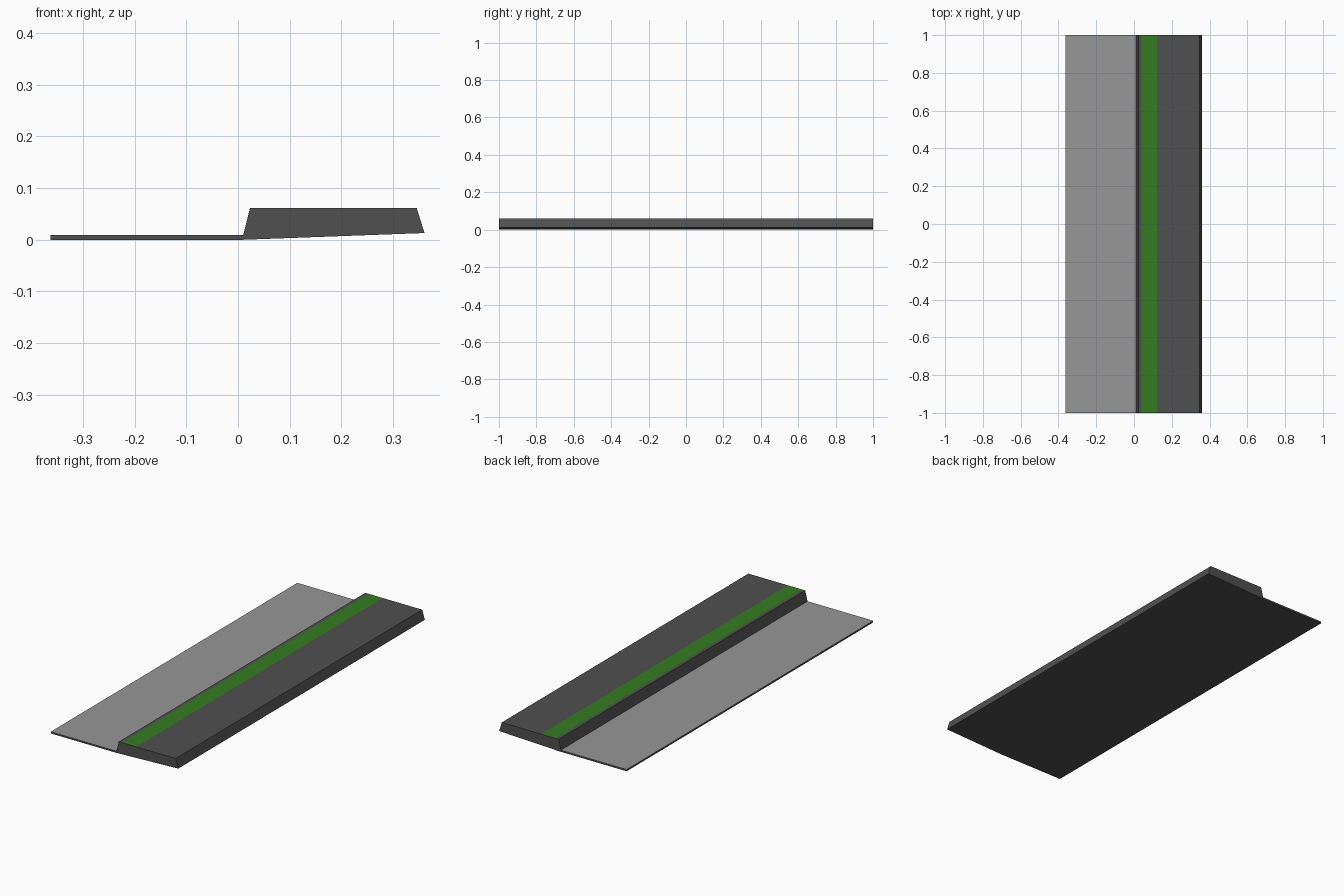
import bpy
import bmesh

if "Cube" in bpy.data.objects:
    bpy.data.objects.remove(bpy.data.objects["Cube"])


def material(name, rgb):
    m = bpy.data.materials.new(name)
    m.diffuse_color = (*rgb, 1.0)
    m.use_nodes = True
    m.node_tree.nodes["Principled BSDF"].inputs["Base Color"].default_value = m.diffuse_color
    return m


DARK, LIGHT, GREEN = 0, 1, 2
materials = [
    material("dark_grey", (0.08, 0.08, 0.08)),
    material("light_grey", (0.31, 0.31, 0.31)),
    material("green", (0.035, 0.20, 0.015)),
]

# Cross-section (x, z, colour of the face that starts at this point)
profile = [
    (-0.363, 0.0, DARK),     # outer lip of the lane slab
    (-0.363, 0.009, LIGHT),  # lane surface
    (0.010, 0.009, DARK),    # sloped kerb face
    (0.023, 0.061, DARK),    # kerb top
    (0.040, 0.061, GREEN),   # painted strip
    (0.122, 0.061, DARK),    # walkway top
    (0.346, 0.061, DARK),    # outer slope
    (0.361, 0.013, DARK),    # rising underside
    (0.010, 0.0, DARK),      # flat underside
]

# Sweep the section along y
bm = bmesh.new()
front = [bm.verts.new((x, -1.0, z)) for x, z, _ in profile]
back = [bm.verts.new((x, 1.0, z)) for x, z, _ in profile]
n = len(profile)
for i, (_, _, colour) in enumerate(profile):
    j = (i + 1) % n
    face = bm.faces.new((front[i], front[j], back[j], back[i]))
    face.material_index = colour

# End caps: lane slab and raised walkway
for ring in (front, back):
    bm.faces.new((ring[0], ring[1], ring[2], ring[8]))
    bm.faces.new(ring[2:9])

bmesh.ops.recalc_face_normals(bm, faces=bm.faces)
mesh = bpy.data.meshes.new("road_edge_section")
bm.to_mesh(mesh)
bm.free()
for m in materials:
    mesh.materials.append(m)
bpy.context.collection.objects.link(bpy.data.objects.new("road_edge_section", mesh))
